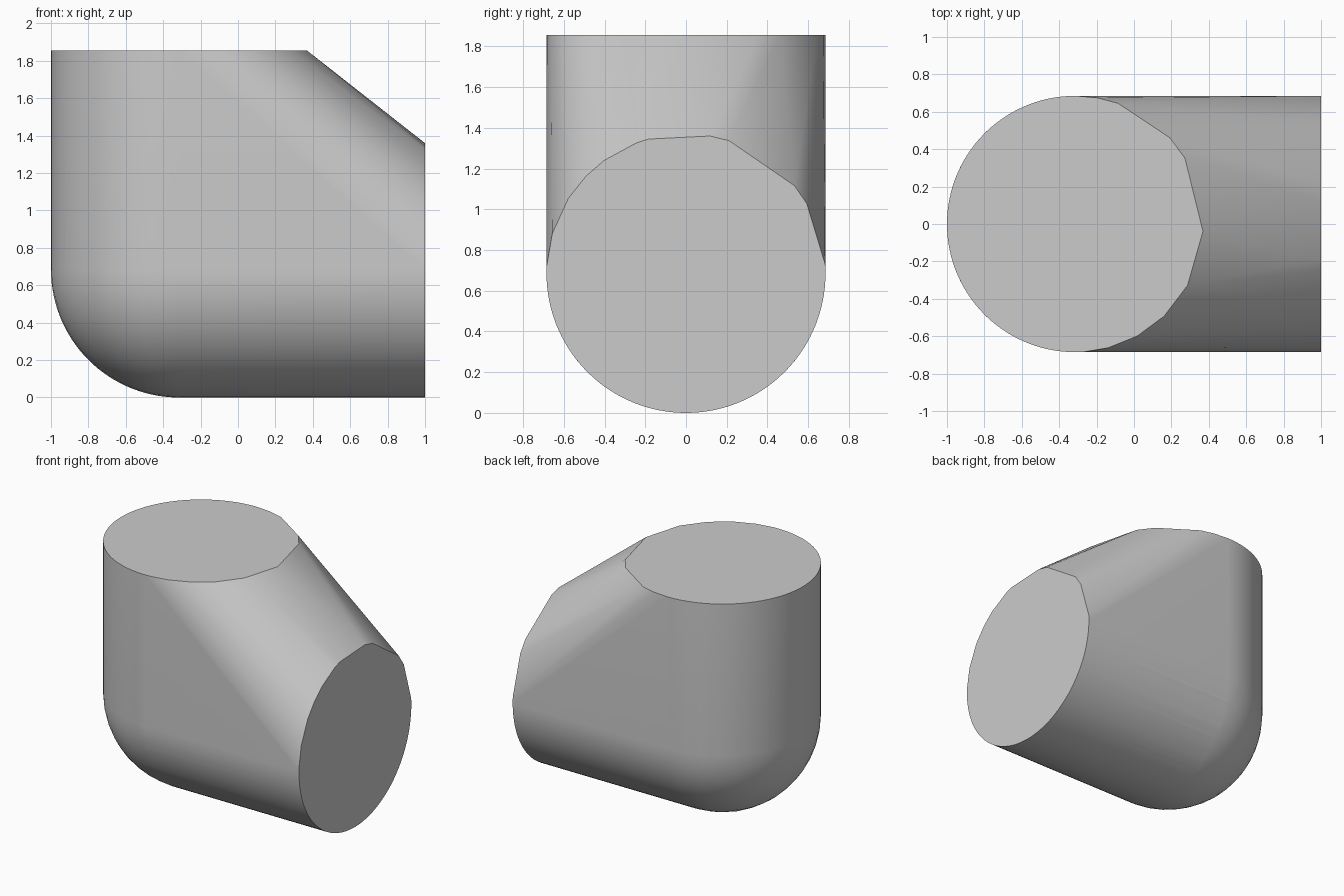
import bpy
import bmesh
from math import cos, sin, radians
from mathutils import Matrix, Vector

default_cube = bpy.data.objects.get("Cube")
if default_cube:
    bpy.data.objects.remove(default_cube, do_unlink=True)

RADIUS = 0.685
BEND = Vector((-0.315, 0, RADIUS))   # centre of the rounded corner
TOP_Z, END_X = 1.855, 1.0

# Rims are finely stepped on the outer side and coarsely cut on the inner side
top_angles = [-86, -75, -61, -46, -28.6, -3.3, 31, 42.4, 70.4, 80] + list(range(90, 271, 3))
end_angles = [3.7, 30, 39, 72, 80, 105.7, 111, 126, 136, 147.6, 163.5, 177] + list(range(180, 361, 3))

bm = bmesh.new()


def add_rim(angles, centre, u, v):
    for a in angles:
        t = radians(a)
        bm.verts.new(centre + RADIUS * (u * cos(t) + v * sin(t)))


X, Y, Z = Vector((1, 0, 0)), Vector((0, 1, 0)), Vector((0, 0, 1))
add_rim(top_angles, Vector((BEND.x, 0, TOP_Z)), X, Y)
add_rim(end_angles, Vector((END_X, 0, BEND.z)), Y, Z)

# Rounded corner, with clean arcs along its tangent lines to the two arms
bmesh.ops.create_icosphere(bm, subdivisions=4, radius=RADIUS, matrix=Matrix.Translation(BEND))
add_rim(range(90, 271, 3), BEND, X, Y)
add_rim(range(180, 361, 3), BEND, Y, Z)
add_rim(range(180, 271, 3), BEND, X, Z)

# Wrap everything in one convex skin
hull = bmesh.ops.convex_hull(bm, input=bm.verts[:], use_existing_faces=False)
keep = {g for g in hull["geom"] if isinstance(g, bmesh.types.BMFace)}
bmesh.ops.delete(bm, geom=[f for f in bm.faces if f not in keep], context="FACES")
bmesh.ops.delete(bm, geom=[v for v in bm.verts if not v.link_faces], context="VERTS")
bmesh.ops.dissolve_limit(bm, angle_limit=radians(0.2), verts=bm.verts[:], edges=bm.edges[:])
bmesh.ops.recalc_face_normals(bm, faces=bm.faces[:])

mesh = bpy.data.meshes.new("elbow_hull")
bm.to_mesh(mesh)
bm.free()
elbow = bpy.data.objects.new("elbow_hull", mesh)
bpy.context.collection.objects.link(elbow)

# Plain grey material
grey = bpy.data.materials.new("light_grey")
grey.use_nodes = True
colour = (0.6, 0.6, 0.6, 1)
grey.diffuse_color = colour
grey.node_tree.nodes["Principled BSDF"].inputs["Base Color"].default_value = colour
mesh.materials.append(grey)

bpy.ops.object.select_all(action="DESELECT")
elbow.select_set(True)
bpy.context.view_layer.objects.active = elbow
bpy.ops.object.shade_smooth_by_angle(angle=radians(30))
